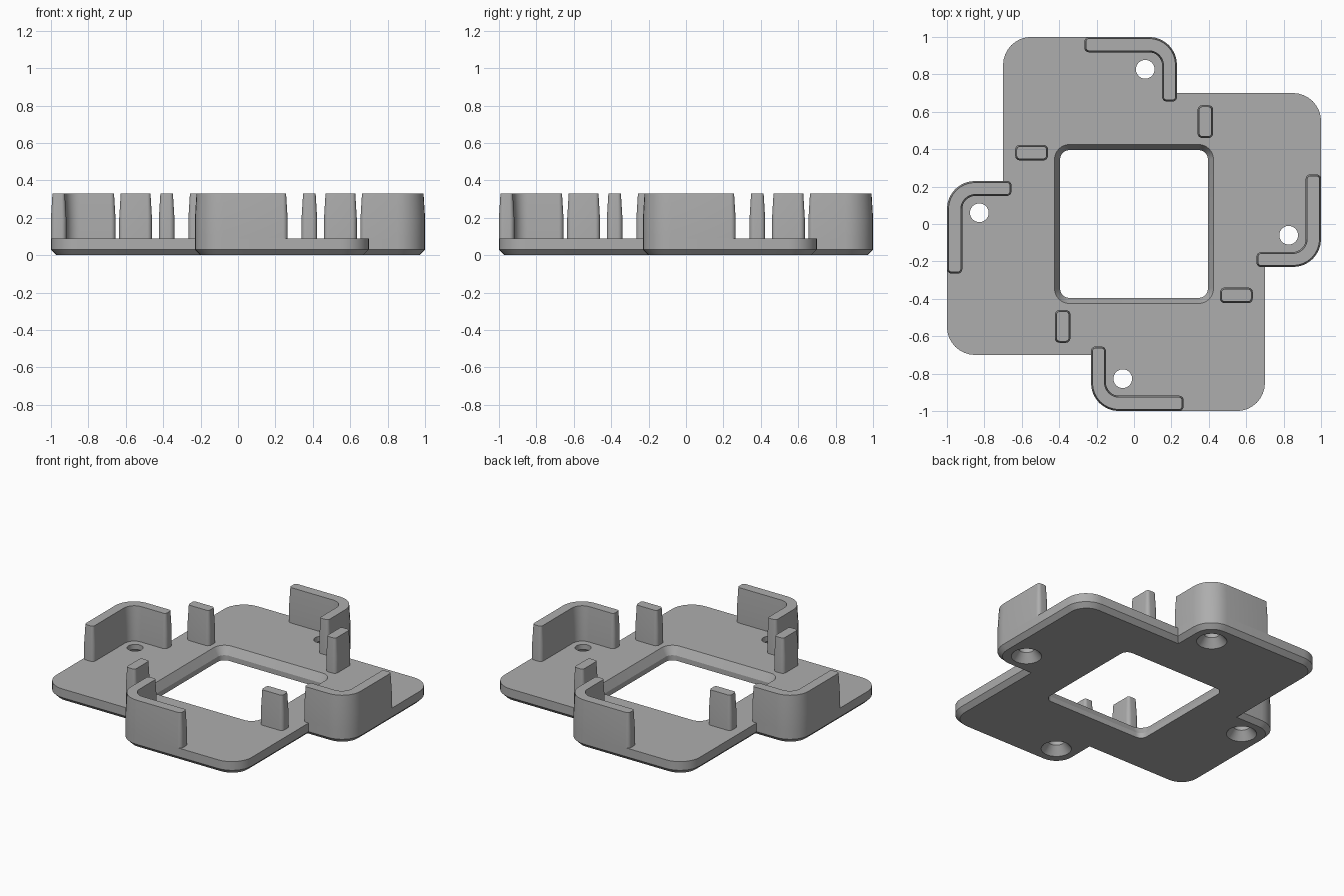
import bpy, bmesh, math
from mathutils import Vector, Matrix

if "Cube" in bpy.data.objects:
    bpy.data.objects.remove(bpy.data.objects["Cube"])

grey = bpy.data.materials.new("grey")
grey.diffuse_color = (0.42, 0.42, 0.42, 1)
grey.use_nodes = True
grey.node_tree.nodes["Principled BSDF"].inputs["Base Color"].default_value = grey.diffuse_color


def outline(corners, inset=0.0, steps=8):
    """Rounded anticlockwise polygon from (x, y, radius) corners, moved inward by inset."""
    pts, n = [], len(corners)
    for i, (x, y, r) in enumerate(corners):
        p = Vector((x, y))
        a = (p - Vector(corners[i - 1][:2])).normalized()
        b = (Vector(corners[(i + 1) % n][:2]) - p).normalized()
        turn = 1 if a.x * b.y - a.y * b.x > 0 else -1
        p += turn * inset * (b - a)              # all corners are right angles
        if r == 0:
            pts.append(p)
            continue
        r -= turn * inset
        centre = p - a * r + b * r
        for k in range(steps + 1):
            t = math.pi / 2 * k / steps
            pts.append(centre + r * (a * math.sin(t) - b * math.cos(t)))
    return pts


def circle(x, y, r, steps=32):
    return [Vector((x + r * math.cos(2 * math.pi * k / steps),
                    y + r * math.sin(2 * math.pi * k / steps))) for k in range(steps)]


def loft(bm, rings):
    """Skin (points, z) rings into side walls; returns the first and last edge loops."""
    loops = [[bm.verts.new((p.x, p.y, z)) for p in pts] for pts, z in rings]
    n = len(loops[0])
    for lo, hi in zip(loops, loops[1:]):
        for i in range(n):
            j = (i + 1) % n
            bm.faces.new((lo[i], lo[j], hi[j], hi[i]))
    return [[bm.edges.get((l[i], l[(i + 1) % n])) for i in range(n)]
            for l in (loops[0], loops[-1])]


def finish(bm, name):
    bmesh.ops.recalc_face_normals(bm, faces=bm.faces)
    mesh = bpy.data.meshes.new(name)
    bm.to_mesh(mesh)
    bm.free()
    mesh.materials.append(grey)
    ob = bpy.data.objects.new(name, mesh)
    bpy.context.collection.objects.link(ob)
    bpy.ops.object.select_all(action='DESELECT')
    ob.select_set(True)
    bpy.context.view_layer.objects.active = ob
    bpy.ops.object.shade_smooth_by_angle(angle=math.radians(25))
    return ob


def quarter_turns(x, y):
    return [(x, y), (-y, x), (-x, -y), (y, -x)]


PLATE, TOP = 0.09, 0.33

# Base plate: pinwheel outline with a bevelled underside
arm = [(0.23, 0.70, 0), (0.23, 1.0, 0.15), (-0.70, 1.0, 0.15)]
pinwheel = [(*quarter_turns(x, y)[q], r) for q in range(4) for x, y, r in arm]
bm = bmesh.new()
parts = [loft(bm, [(outline(pinwheel, 0.03), 0), (outline(pinwheel), 0.03),
                   (outline(pinwheel), PLATE)])]
# Square window, flared at the top
window = [(*p, 0.08) for p in quarter_turns(0.425, 0.425)]
parts.append(loft(bm, [(outline(window, 0.03), 0), (outline(window, 0.03), 0.035),
                       (outline(window), PLATE)]))
# Screw holes, countersunk from below
for x, y in quarter_turns(0.06, 0.827):
    parts.append(loft(bm, [(circle(x, y, 0.095), 0), (circle(x, y, 0.05), 0.055),
                           (circle(x, y, 0.05), PLATE)]))
for side, normal in ((0, (0, 0, -1)), (1, (0, 0, 1))):
    bmesh.ops.triangle_fill(bm, use_beauty=True, normal=normal,
                            edges=[e for p in parts for e in p[side]])
finish(bm, "base_plate")

# Corner walls and inner posts, slightly drafted towards the top
wall = [(0.15, 0.655, 0.025), (0.23, 0.655, 0.025), (0.23, 1.0, 0.15),
        (-0.265, 1.0, 0.025), (-0.265, 0.918, 0.025), (0.15, 0.918, 0.07)]
post = [(0.34, 0.46, 0.025), (0.423, 0.46, 0.025),
        (0.423, 0.635, 0.025), (0.34, 0.635, 0.025)]
for name, shape in (("corner_wall", wall), ("inner_post", post)):
    for q in range(4):
        bm = bmesh.new()
        ends = loft(bm, [(outline(shape), PLATE), (outline(shape), 0.2),
                         (outline(shape, 0.008), TOP)])
        bmesh.ops.triangle_fill(bm, use_beauty=True, normal=(0, 0, 1), edges=ends[1])
        bmesh.ops.rotate(bm, verts=bm.verts, cent=(0, 0, 0),
                         matrix=Matrix.Rotation(q * math.pi / 2, 3, 'Z'))
        finish(bm, f"{name}_{q + 1}")
